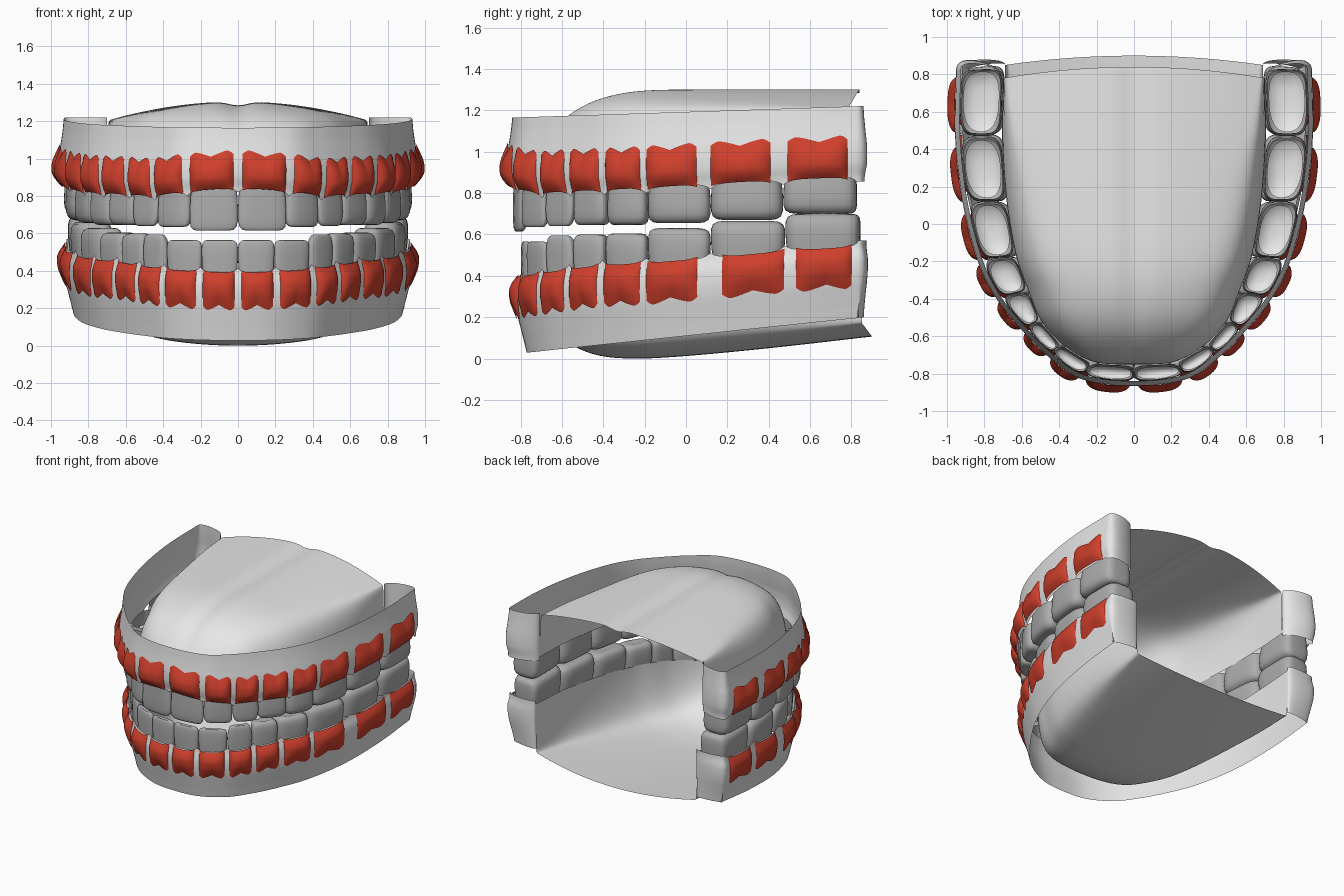
import bpy, math
from mathutils import Vector

if "Cube" in bpy.data.objects:
    bpy.data.objects.remove(bpy.data.objects["Cube"])


def material(name, rgb):
    m = bpy.data.materials.new(name)
    m.diffuse_color = (*rgb, 1)
    m.use_nodes = True
    m.node_tree.nodes["Principled BSDF"].inputs["Base Color"].default_value = m.diffuse_color
    return m


GUM = material("gum_light_grey", (0.80, 0.80, 0.80))
RED = material("gum_red", (0.62, 0.05, 0.025))
TOOTH = material("tooth_grey", (0.42, 0.42, 0.42))
LINING = material("tooth_lining_pale", (0.80, 0.80, 0.80))

# Tooth boundaries along half of each arch, front middle to back molar
UPPER = dict(
    name="upper", up=1,
    outer=[(0, -.84), (.27, -.805), (.44, -.69), (.575, -.555), (.71, -.39), (.81, -.19), (.89, .12), (.93, .47), (.925, .825)],
    inner=[(0, -.75), (.22, -.735), (.385, -.64), (.50, -.51), (.565, -.355), (.63, -.17), (.68, .12), (.705, .47), (.70, .83)],
    gum=[.845, .825, .80, .81, .815, .825, .845, .865, .88],
    tip=[.615, .635, .64, .645, .645, .655, .67, .70],
    bulge=.037, rim_in=0.0, cap_y=.78, cap_bulge=.05,
    patch=[(.03, .81), (.01, .83), (.06, .81)])
LOWER = dict(
    name="lower", up=-1,
    outer=[(0, -.80), (.20, -.78), (.39, -.69), (.52, -.56), (.64, -.40), (.76, -.19), (.86, .12), (.905, .48), (.91, .835)],
    inner=[(0, -.72), (.18, -.71), (.345, -.62), (.45, -.50), (.52, -.36), (.60, -.17), (.66, .12), (.69, .48), (.69, .85)],
    gum=[.39, .395, .41, .43, .45, .46, .485, .52, .545],
    tip=[.565, .565, .595, .60, .605, .63, .665, .70],
    bulge=.03, rim_in=0.03, cap_y=.85, cap_bulge=.025,
    patch=[(.03, .82), (.17, .99), (.14, .85)])


def smooth_path(pts, t):
    """Smooth curve through the half arch, mirrored for negative t."""
    s, a = (-1 if t < 0 else 1), min(abs(t), 8)
    i = min(int(a), 7)
    f = a - i
    get = lambda k: Vector((-pts[1][0], pts[1][1])) if k < 0 else Vector(pts[min(k, 8)])
    p0, p1, p2, p3 = (get(i + k) for k in (-1, 0, 1, 2))
    p = .5 * (2 * p1 + (p2 - p0) * f + (2 * p0 - 5 * p1 + 4 * p2 - p3) * f ** 2
              + (3 * p1 - p0 - 3 * p2 + p3) * f ** 3)
    return Vector((s * p.x, p.y))


def lerp_list(vals, x):
    x = max(0, min(x, len(vals) - 1))
    i = min(int(x), len(vals) - 2)
    return vals[i] + (vals[i + 1] - vals[i]) * (x - i)


def make_object(name, verts, faces, mats, indices=None):
    me = bpy.data.meshes.new(name)
    me.from_pydata([tuple(v) for v in verts], [], faces)
    for m in mats:
        me.materials.append(m)
    for k, p in enumerate(me.polygons):
        p.use_smooth = True
        if indices:
            p.material_index = indices[k]
    me.update()
    ob = bpy.data.objects.new(name, me)
    bpy.context.collection.objects.link(ob)
    return ob


def grid_faces(rows, cols):
    return [(r * cols + c, r * cols + c + 1, (r + 1) * cols + c + 1, (r + 1) * cols + c)
            for r in range(rows - 1) for c in range(cols - 1)]


def wall_path(jaw, t):
    """Outer arch, then a rounded end round the last molar (|t| 8 to 9)."""
    p = smooth_path(jaw["outer"], t)
    if abs(t) > 8:
        k = min(abs(t) - 8, 1)
        q = smooth_path(jaw["inner"], t)
        q.y = jaw["cap_y"]
        ease = .5 - .5 * math.cos(math.pi * k)
        p = p.lerp(q, ease)
        p.y += jaw["cap_bulge"] * max(0, math.sin(math.pi * k)) ** .8
    return p


def rim_height(jaw, y):
    return 1.165 + .033 * (y + .84) if jaw["up"] > 0 else .03 + .103 * (y + .78)


def wall_point(jaw, t, z, extra=0.0):
    """Point on the gum wall at height z, pushed out by extra."""
    p = wall_path(jaw, t)
    d = wall_path(jaw, t + .03) - wall_path(jaw, t - .03)
    normal = Vector((d.y, -d.x)).normalized()
    z0, z1 = rim_height(jaw, p.y), lerp_list(jaw["gum"], abs(t))
    v = max(0, min(1, (z - z0) / (z1 - z0)))
    end = 1 if abs(t) < 8 else max(0, 9 - abs(t))
    swell = .027 * lerp_list([0, .2, .5, .85, 1, .9, .3], v * 6)
    q = p + normal * (extra + end * (swell - jaw["rim_in"] * (1 - v) ** 2))
    return (q.x, q.y, z)


def gum_wall(jaw):
    per, rows, up = 16, 18, jaw["up"]
    ts = [k / per for k in range(-9 * per, 9 * per + 1)]
    verts = []
    for t in ts:
        f = abs(t) % 1
        papilla = .025 * abs(2 * f - 1) ** 5 if abs(t) < 8 else .025
        z1 = lerp_list(jaw["gum"], abs(t)) - up * papilla
        z0 = rim_height(jaw, wall_path(jaw, t).y)
        for r in range(rows + 1):
            verts.append(wall_point(jaw, t, z0 + (z1 - z0) * r / rows))
    make_object(jaw["name"] + "_gum_wall", verts, grid_faces(len(ts), rows + 1), [GUM])


def red_patch(jaw, i, side):
    """Bulging red plate over one tooth root, notched at its far edge."""
    lo, hi = jaw["patch"][i - 5] if i > 4 else (.09, .91)
    cols, rows, up = 20, 14, jaw["up"]
    verts = []
    for c in range(cols + 1):
        a = 2 * c / cols - 1
        t = side * (i + lo + (hi - lo) * c / cols)
        g = lerp_list(jaw["gum"], abs(t)) - up * .012 * abs(a) ** 4
        reach = .215 - .04 * (1 - abs(a)) ** 1.2 - .02 * max(0, abs(a) - .75) / .25
        for r in range(rows + 1):
            b = r / rows
            across = max(0, 1 - abs(a) ** 3) ** .75
            along = lerp_list([.4, .8, .97, 1, .95, .82, .6, .34, .06], b * 8)
            verts.append(wall_point(jaw, t, g + up * reach * b, .005 + jaw["bulge"] * across * along))
    make_object(f"{jaw['name']}_red_patch_{'right' if side > 0 else 'left'}_{i + 1}",
                verts, grid_faces(cols + 1, rows + 1), [RED])


def vault(jaw):
    """Palate dome above, or mouth floor below."""
    up, rows, half = jaw["up"], 112, 44
    verts = []
    y0 = jaw["inner"][0][1]
    for r in range(rows + 1):
        t = 8 * r / rows
        p = smooth_path(jaw["inner"], t)
        zg = lerp_list(jaw["gum"], t)
        w = max(0, min(1, (p.y - y0) / (.75 if up > 0 else .5)))
        s = math.sqrt(1 - (1 - w) ** 3)
        back = (t / 8) ** 8
        drop = 7 + 20 * (t / 8) ** 3 + 200 * (t / 8) ** 20  # side walls get steeper to the back
        for k in range(-half, half + 1):
            u = math.sin(math.pi / 2 * k / half)
            x = p.x * u
            side = math.sqrt(max(0, 1 - abs(u) ** drop))
            if up > 0:
                top = 1.305 - .02 * math.exp(-(x / .07) ** 2)
                y = p.y + back * (.01 - .06 * u * u)
                c = (1 - .24 * u * u) * side
            else:
                top = .11 * max(0, (p.y + .2) / 1.08) ** 1.3
                y = p.y + .05 * (1 - u * u) * back
                c = (1 - .15 * u * u) * side
            verts.append((x, y, zg + (top - zg) * s * c))
    make_object("palate" if up > 0 else "mouth_floor", verts, grid_faces(rows + 1, 2 * half + 1), [GUM])


def tooth(jaw, i, side):
    up, seg = jaw["up"], 40
    root = lerp_list(jaw["gum"], i + .5) + up * .03
    tip = jaw["tip"][i]
    # height fraction, width scale, depth scale
    levels = [(0, .92, .9), (.3, .98, .97), (.6, 1, 1), (.8, .99, .97), (.92, .94, .87),
              (.98, .82, .7), (1, .65, .5), (.96, .25, .15)]
    verts, faces = [], []

    def ring(h, sa, sb, power):
        for k in range(seg):
            th = 2 * math.pi * k / seg
            ca, sn = math.cos(th), math.sin(th)
            a = math.copysign(abs(ca) ** (2 / power), ca) * sa
            b = math.copysign(abs(sn) ** (2 / power), sn) * sb
            if i < 3:  # front teeth thin to an edge on the tongue side
                b = 1 - (1 - b) * (1 - .45 * h * h)
            if i == 2 and h > .6:
                a *= 1 - .35 * (h - .6)
            t = side * (i + .5 + .5 * a)
            q = smooth_path(jaw["inner"], t).lerp(smooth_path(jaw["outer"], t), .5 + .5 * b)
            verts.append((q.x, q.y, root + (tip - root) * h))

    def bridge(r):
        for k in range(seg):
            m = (k + 1) % seg
            faces.append((r * seg + k, r * seg + m, (r + 1) * seg + m, (r + 1) * seg + k))

    for lv in levels:
        ring(*lv, 3.8)
    n = len(levels)
    for r in range(n - 1):
        bridge(r)
    faces.append(tuple(range((n - 1) * seg, n * seg)))
    indices = [0] * len(faces)
    # pale lining inside the hollow crown
    for lv in ((.45, .88, .86), (.55, .7, .65), (.6, .3, .28)):
        ring(*lv, 2.4)
    bridge(n)
    bridge(n + 1)
    faces.append(tuple(range((n + 2) * seg, (n + 3) * seg)))
    indices += [1] * (len(faces) - len(indices))
    kind = ["central_incisor", "lateral_incisor", "canine", "first_premolar", "second_premolar",
            "first_molar", "second_molar", "third_molar"][i]
    make_object(f"{jaw['name']}_{'right' if side > 0 else 'left'}_{kind}", verts, faces, [TOOTH, LINING], indices)


for jaw in (UPPER, LOWER):
    gum_wall(jaw)
    vault(jaw)
    for i in range(8):
        for side in (-1, 1):
            red_patch(jaw, i, side)
            tooth(jaw, i, side)
